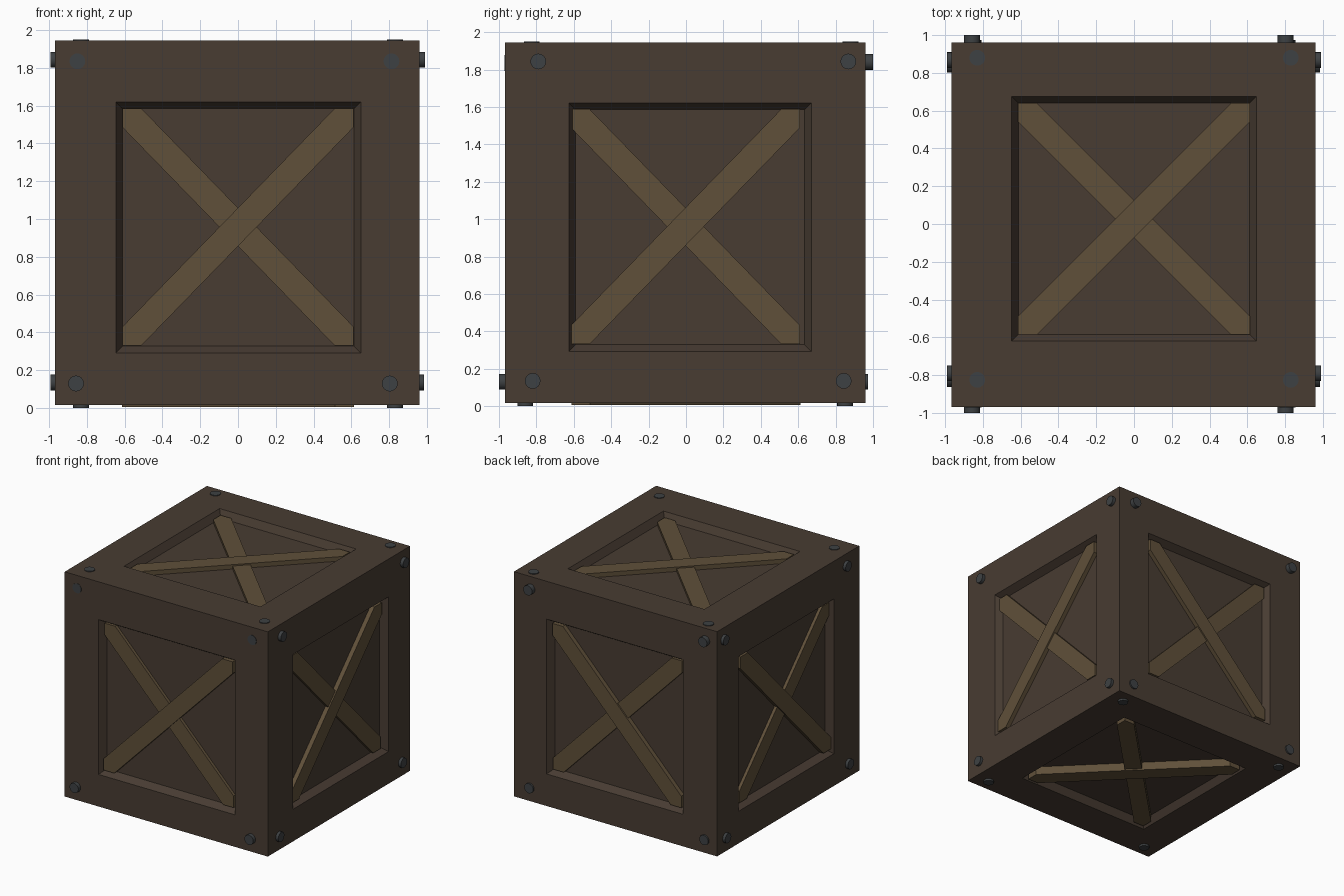
import bpy, bmesh
from mathutils import Vector

if "Cube" in bpy.data.objects:
    bpy.data.objects.remove(bpy.data.objects["Cube"])

C = Vector((-0.003, -0.004, 0.981))   # body centre
H = 0.964                             # body half size
DEPTH = 0.06                          # panel recess depth
SLOPE = 0.036                         # panel edge slope width
X, Y, Z = Vector((1, 0, 0)), Vector((0, 1, 0)), Vector((0, 0, 1))


def material(name, rgb):
    m = bpy.data.materials.new(name)
    m.diffuse_color = (*rgb, 1)
    m.use_nodes = True
    m.node_tree.nodes["Principled BSDF"].inputs["Base Color"].default_value = m.diffuse_color
    return m


WOOD = material("dark_wood", (0.065, 0.045, 0.032))
PLANK = material("plank_wood", (0.115, 0.079, 0.041))
METAL = material("bolt_metal", (0.048, 0.053, 0.056))


def make_object(name, bm, mat):
    bmesh.ops.recalc_face_normals(bm, faces=bm.faces)
    me = bpy.data.meshes.new(name)
    bm.to_mesh(me)
    bm.free()
    me.materials.append(mat)
    ob = bpy.data.objects.new(name, me)
    bpy.context.collection.objects.link(ob)
    return ob


# face: normal, u axis, v axis, panel centre, panel half size, plank centre,
# plank half size, upper plank diagonal, plank height, bolts (u, v, height) in world u/v
SIDE, FLAT = (0.648, 0.664), (0.648, 0.648)
PS, PF = (0.612, 0.628), (0.613, 0.613)
FACES = {
    "front": (-Y, X, Z, (0.002, 0.956), SIDE, (0, 0.958), PS, -1, -0.022,
              [(-0.857, 0.13, 0.032), (0.803, 0.13, 0.032), (-0.85, 1.835, 0.003), (0.812, 1.835, 0.003)]),
    "back": (Y, X, Z, (0.002, 0.956), SIDE, (0, 0.958), PS, -1, -0.022,
             [(-0.85, 0.13, 0.013), (0.812, 0.13, 0.013), (-0.857, 1.84, 0.04), (0.803, 1.84, 0.04)]),
    "right": (X, Y, Z, (0.022, 0.957), SIDE, (-0.003, 0.96), PS, -1, -0.022,
              [(-0.82, 0.135, 0.024), (0.843, 0.135, 0.024), (-0.79, 1.843, 0.028), (0.868, 1.843, 0.028)]),
    "left": (-X, Y, Z, (0.022, 0.957), SIDE, (-0.003, 0.96), PS, -1, -0.022,
             [(-0.82, 0.135, 0.024), (0.843, 0.135, 0.024), (-0.79, 1.843, 0.024), (0.868, 1.843, 0.024)]),
    "top": (Z, X, Y, (0, 0.028), FLAT, (0, 0.027), PF, -1, -0.022,
            [(-0.83, -0.825, 0.006), (0.83, -0.825, 0.006), (-0.83, 0.88, 0.006), (0.83, 0.88, 0.006)]),
    "bottom": (-Z, X, Y, (0, 0), FLAT, (0, 0), PF, 1, 0.011,
               [(-0.83, -0.86, 0.017), (0.83, -0.86, 0.017), (-0.83, 0.85, 0.017), (0.83, 0.85, 0.017)]),
}


def place(n, u, v, a, b, h):
    # world point at face coordinates a, b and height h above the face
    return u * a + v * b + n * (n.dot(C) + H + h)


# crate body with a sloped recessed panel in every face
bm = bmesh.new()
bmesh.ops.create_cube(bm, size=2 * H)
bmesh.ops.translate(bm, verts=bm.verts, vec=C)
for n, u, v, pc, ph, *_ in FACES.values():
    face = max(bm.faces, key=lambda f: f.calc_center_median().dot(n) + 10 * f.normal.dot(n)
               + f.calc_area())
    for shrink, h in ((0, 0), (SLOPE, -DEPTH)):
        bmesh.ops.inset_individual(bm, faces=[face], thickness=0.02)
        mid = face.calc_center_median()
        for vert in face.verts:
            d = vert.co - mid
            su = 1 if d.dot(u) > 0 else -1
            sv = 1 if d.dot(v) > 0 else -1
            vert.co = place(n, u, v, pc[0] + su * (ph[0] - shrink), pc[1] + sv * (ph[1] - shrink), h)
make_object("crate_body", bm, WOOD)


def plank(name, n, u, v, centre, half, diag, top):
    # diagonal plank with its ends clipped to the panel rectangle
    a, b, c = half[0], half[1], 0.1
    outline = [(-a, b), (-a + c, b), (a, -b + c), (a, -b), (a - c, -b), (-a, b - c)]
    bm = bmesh.new()
    low, high = [[bm.verts.new(place(n, u, v, centre[0] - diag * p, centre[1] + q, h))
                  for p, q in outline] for h in (-DEPTH - 0.01, top)]
    bm.faces.new(low)
    bm.faces.new(high)
    for i in range(6):
        j = (i + 1) % 6
        bm.faces.new((low[i], low[j], high[j], high[i]))
    make_object(name, bm, PLANK)


def bolt(name, n, u, v, a, b, height):
    bm = bmesh.new()
    bmesh.ops.create_cone(bm, cap_ends=True, segments=16, radius1=0.042, radius2=0.042,
                          depth=height + 0.03)
    ob = make_object(name, bm, METAL)
    ob.rotation_euler = n.to_track_quat('Z', 'Y').to_euler()
    ob.location = place(n, u, v, a, b, (height - 0.03) / 2)
    bpy.context.view_layer.objects.active = ob
    ob.select_set(True)
    bpy.ops.object.shade_smooth_by_angle()
    ob.select_set(False)


# crossed planks and corner bolts on each face
for key, (n, u, v, pc, ph, kc, kh, diag, top, bolts) in FACES.items():
    plank(key + "_upper_plank", n, u, v, kc, kh, -diag, top)
    plank(key + "_lower_plank", n, u, v, kc, kh, diag, top - 0.012)
    for i, (a, b, h) in enumerate(bolts):
        bolt(f"{key}_bolt_{i + 1}", n, u, v, a, b, h)
